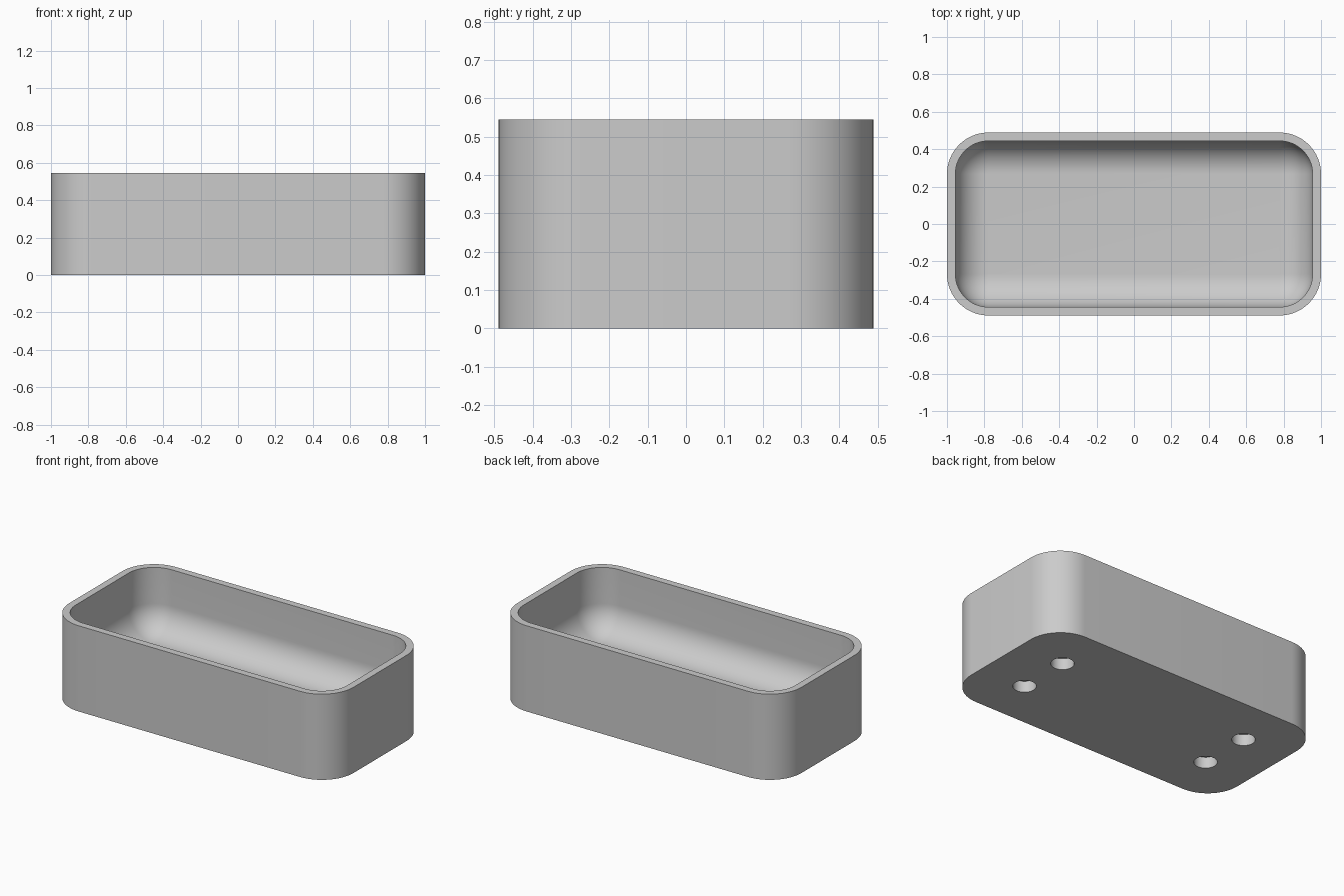
import bpy
import bmesh
from math import sin, cos, pi, radians

cube = bpy.data.objects.get("Cube")
if cube:
    bpy.data.objects.remove(cube, do_unlink=True)

HALF_X, HALF_Y, HEIGHT = 1.0, 0.489, 0.545
CORNER, WALL, FLOOR, FILLET = 0.222, 0.045, 0.14, 0.175
HOLE_X, HOLE_Y, HOLE_R, HOLE_DEPTH = 0.681, 0.17, 0.068, 0.072
STEPS = 16

grey = bpy.data.materials.new("light grey")
grey.use_nodes = True
colour = (0.6, 0.6, 0.6, 1)
grey.diffuse_color = colour
grey.node_tree.nodes["Principled BSDF"].inputs["Base Color"].default_value = colour


def rounded_ring(bm, inset, z):
    """Rounded rectangle of vertices, offset inward from the outer wall."""
    r = CORNER - inset
    cx, cy = HALF_X - CORNER, HALF_Y - CORNER
    ring = []
    for q, (sx, sy) in enumerate([(1, 1), (-1, 1), (-1, -1), (1, -1)]):
        for i in range(STEPS + 1):
            a = (q + i / STEPS) * pi / 2
            ring.append(bm.verts.new((sx * cx + r * cos(a), sy * cy + r * sin(a), z)))
    return ring


# Tray body: outer wall, flat rim, inner wall and filleted floor
bm = bmesh.new()
levels = [(0, 0), (0, HEIGHT), (WALL, HEIGHT)]
for i in range(STEPS + 1):
    a = i / STEPS * pi / 2
    levels.append((WALL + FILLET * (1 - cos(a)), FLOOR + FILLET * (1 - sin(a))))
rings = [rounded_ring(bm, inset, z) for inset, z in levels]
for low, high in zip(rings, rings[1:]):
    n = len(low)
    for i in range(n):
        j = (i + 1) % n
        bm.faces.new((low[i], low[j], high[j], high[i]))
bm.faces.new(rings[0][::-1])
bm.faces.new(rings[-1])
bmesh.ops.recalc_face_normals(bm, faces=bm.faces)
mesh = bpy.data.meshes.new("tray")
bm.to_mesh(mesh)
bm.free()
mesh.materials.append(grey)
tray = bpy.data.objects.new("tray", mesh)
bpy.context.collection.objects.link(tray)

# Four blind round holes in the underside
for sx in (-1, 1):
    for sy in (-1, 1):
        bpy.ops.mesh.primitive_cylinder_add(
            vertices=48, radius=HOLE_R, depth=2 * HOLE_DEPTH,
            location=(sx * HOLE_X, sy * HOLE_Y, 0))
        cutter = bpy.context.object
        cutter.name = "hole_cutter"
        cutter.hide_render = True
        cutter.data.materials.append(grey)
        cut = tray.modifiers.new("hole", "BOOLEAN")
        cut.operation = "DIFFERENCE"
        cut.solver = "EXACT"
        cut.object = cutter
        bpy.context.view_layer.objects.active = tray
        bpy.ops.object.modifier_apply(modifier=cut.name)
        bpy.data.objects.remove(cutter, do_unlink=True)

# Smooth shading with crisp rim and base edges
bpy.ops.object.select_all(action="DESELECT")
tray.select_set(True)
bpy.context.view_layer.objects.active = tray
bpy.ops.object.shade_smooth_by_angle(angle=radians(30))
